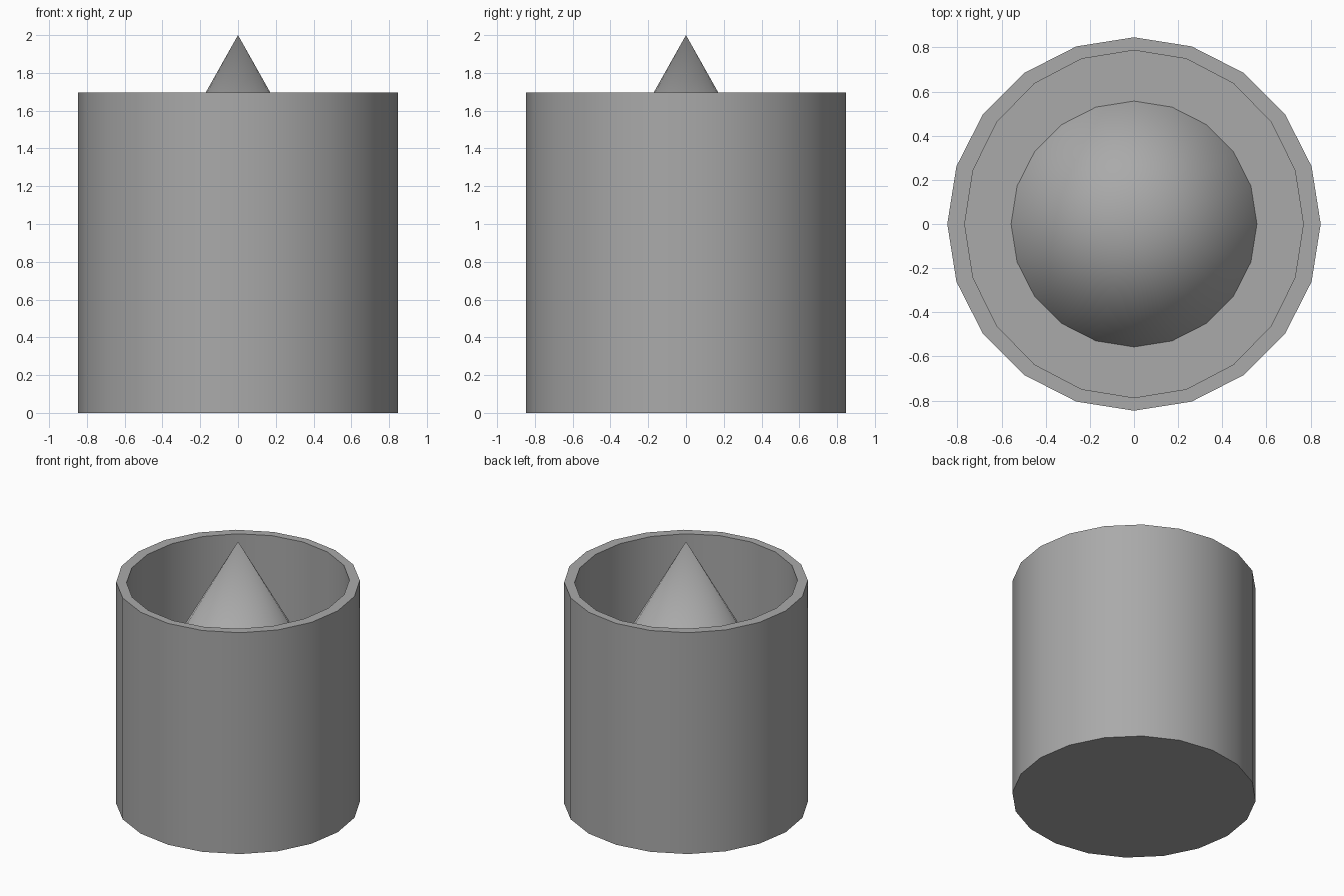
import bpy
import bmesh
from math import cos, sin, pi, radians

SIDES = 20
FLOOR_Z = 1.01
RIM_Z = 1.695

cube = bpy.data.objects.get("Cube")
if cube:
    bpy.data.objects.remove(cube, do_unlink=True)

grey = bpy.data.materials.new("plain grey")
grey.use_nodes = True
grey.diffuse_color = (0.4, 0.4, 0.4, 1)
grey.node_tree.nodes["Principled BSDF"].inputs["Base Color"].default_value = (0.4, 0.4, 0.4, 1)


def add_ring(bm, rx, ry, z):
    angles = [2 * pi * i / SIDES for i in range(SIDES)]
    return [bm.verts.new((rx * cos(a), ry * sin(a), z)) for a in angles]


def bridge(bm, lower, upper):
    for i in range(SIDES):
        j = (i + 1) % SIDES
        bm.faces.new((lower[i], lower[j], upper[j], upper[i]))


def finish(bm, name):
    mesh = bpy.data.meshes.new(name)
    bm.to_mesh(mesh)
    bm.free()
    mesh.materials.append(grey)
    obj = bpy.data.objects.new(name, mesh)
    bpy.context.collection.objects.link(obj)
    bpy.ops.object.select_all(action="DESELECT")
    obj.select_set(True)
    bpy.context.view_layer.objects.active = obj
    bpy.ops.object.shade_smooth_by_angle(angle=radians(30))
    return obj


# Cup: outer wall, flat rim, slightly oval inner wall and raised floor
bm = bmesh.new()
rings = [add_ring(bm, *r) for r in (
    (0.846, 0.846, 0),
    (0.846, 0.846, RIM_Z),
    (0.767, 0.787, RIM_Z),
    (0.767, 0.787, FLOOR_Z),
)]
for lower, upper in zip(rings, rings[1:]):
    bridge(bm, lower, upper)
bm.faces.new(list(reversed(rings[0])))
bm.faces.new(rings[-1])
finish(bm, "cup")

# Cone standing on the floor of the cup
bm = bmesh.new()
base = add_ring(bm, 0.557, 0.557, FLOOR_Z)
tip = bm.verts.new((0, 0, 2))
for i in range(SIDES):
    bm.faces.new((base[i], base[(i + 1) % SIDES], tip))
finish(bm, "cone")
